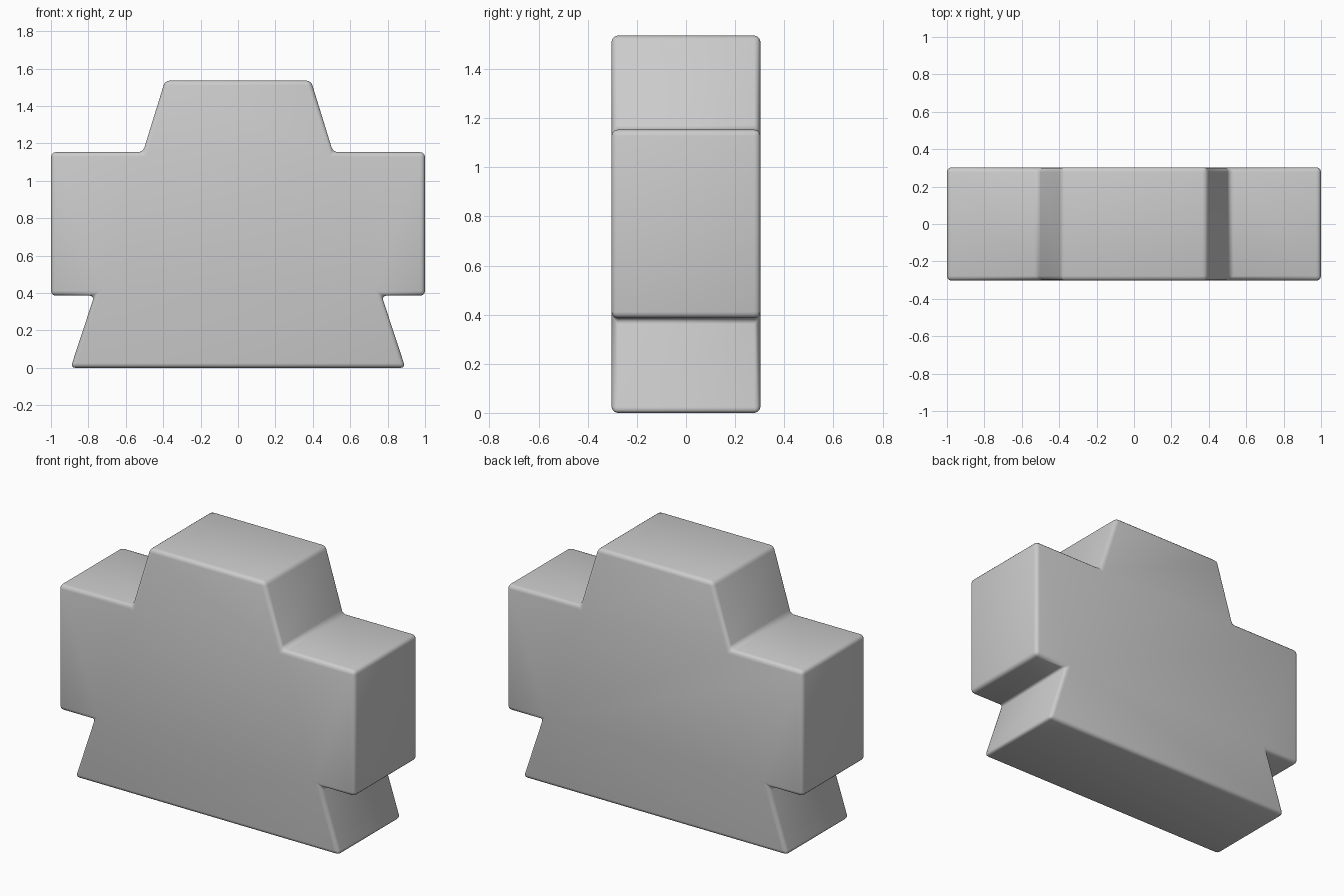
import bpy, bmesh

if "Cube" in bpy.data.objects:
    bpy.data.objects.remove(bpy.data.objects["Cube"])

HALF_DEPTH = 0.303

# Right half of the stepped outline, from bottom to top
half = [(0.895, 0.0), (0.768, 0.386), (1.0, 0.386),
        (1.0, 1.153), (0.508, 1.153), (0.39, 1.536)]
outline = half + [(-x, z) for x, z in reversed(half)]

# Extrude the outline front to back
bm = bmesh.new()
front = bm.faces.new([bm.verts.new((x, -HALF_DEPTH, z)) for x, z in outline])
ext = bmesh.ops.extrude_face_region(bm, geom=[front], use_keep_orig=True)
verts = [g for g in ext["geom"] if isinstance(g, bmesh.types.BMVert)]
bmesh.ops.translate(bm, verts=verts, vec=(0, 2 * HALF_DEPTH, 0))
bmesh.ops.recalc_face_normals(bm, faces=bm.faces)
mesh = bpy.data.meshes.new("stepped_block")
bm.to_mesh(mesh)
bm.free()

block = bpy.data.objects.new("stepped_block", mesh)
bpy.context.collection.objects.link(block)
for poly in mesh.polygons:
    poly.use_smooth = True

# Softly rounded edges
bevel = block.modifiers.new("rounded_edges", "BEVEL")
bevel.width = 0.025
bevel.segments = 3
bevel.limit_method = 'ANGLE'
bevel.angle_limit = 0.5
